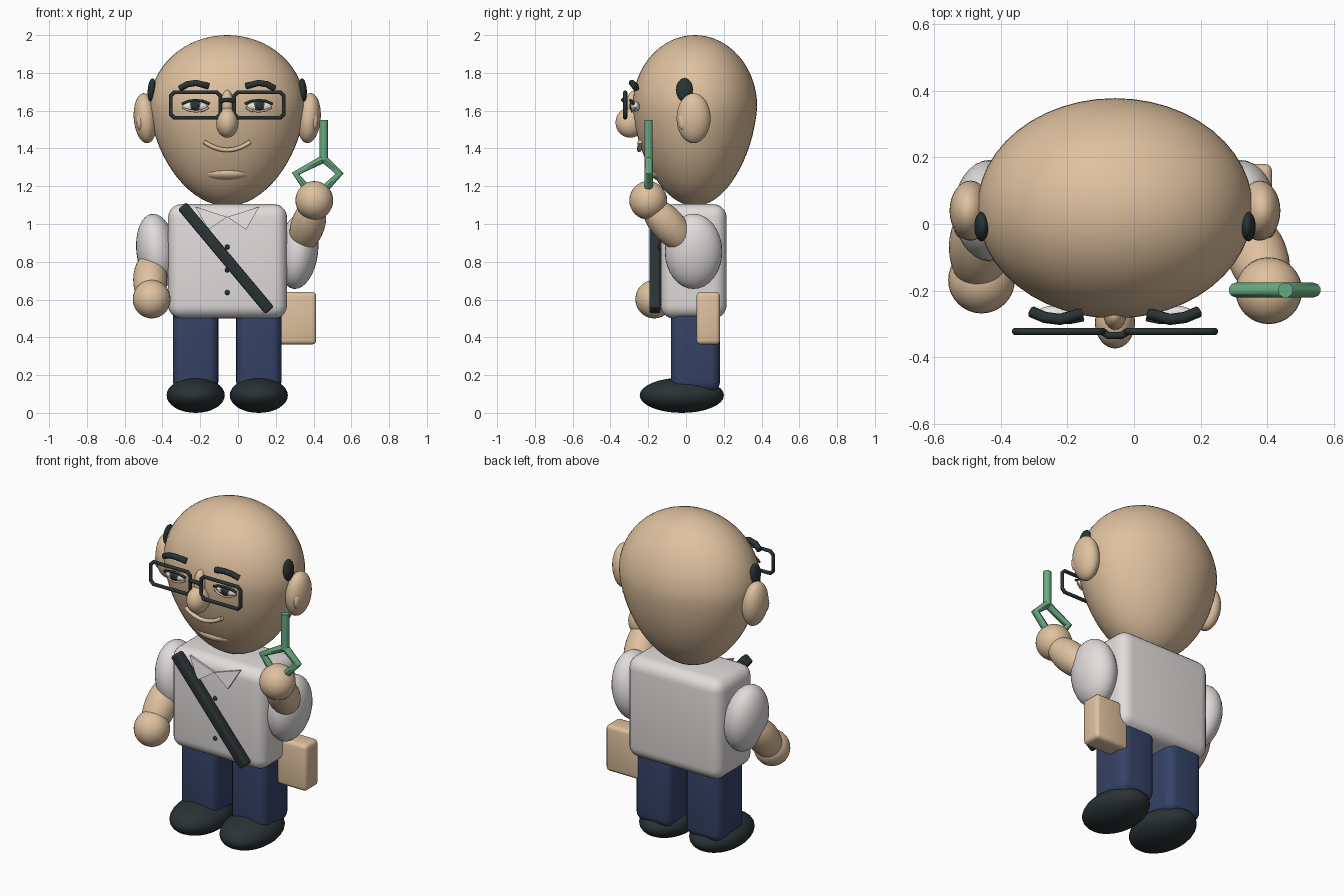
import bpy, bmesh, math
from mathutils import Vector, Matrix

if "Cube" in bpy.data.objects:
    bpy.data.objects.remove(bpy.data.objects["Cube"])

CX = -0.057  # body centre line


def mat(name, rgb):
    m = bpy.data.materials.new(name)
    m.diffuse_color = (*rgb, 1)
    m.use_nodes = True
    m.node_tree.nodes["Principled BSDF"].inputs["Base Color"].default_value = m.diffuse_color
    return m


SKIN = mat("skin tan", (0.74, 0.535, 0.345))
SHIRT = mat("shirt white", (0.75, 0.72, 0.71))
DARK = mat("charcoal", (0.022, 0.032, 0.033))
BLUE = mat("navy trousers", (0.036, 0.055, 0.135))
GREEN = mat("green", (0.14, 0.40, 0.22))
WHITE = mat("eye white", (0.78, 0.78, 0.78))
IRIS = mat("iris slate", (0.05, 0.085, 0.10))


def finish(name, bm, m, angle=180):
    me = bpy.data.meshes.new(name)
    bm.to_mesh(me)
    bm.free()
    me.materials.append(m)
    ob = bpy.data.objects.new(name, me)
    bpy.context.collection.objects.link(ob)
    bpy.ops.object.select_all(action='DESELECT')
    bpy.context.view_layer.objects.active = ob
    ob.select_set(True)
    bpy.ops.object.shade_smooth_by_angle(angle=math.radians(angle))
    return ob


def ball(name, c, r, m, axis=(0, 0, 1), seg=32):
    """Ellipsoid; its local z is tilted to lie along axis."""
    bm = bmesh.new()
    bmesh.ops.create_uvsphere(bm, u_segments=seg, v_segments=seg // 2, radius=1)
    rot = Vector((0, 0, 1)).rotation_difference(Vector(axis)).to_matrix().to_4x4()
    bm.transform(Matrix.Translation(c) @ rot @ Matrix.Diagonal((*r, 1)))
    return finish(name, bm, m)


def box(name, lo, hi, m, bevel, turn=0, segs=5):
    lo, hi = Vector(lo), Vector(hi)
    bm = bmesh.new()
    bmesh.ops.create_cube(bm, size=1)
    bm.transform(Matrix.Diagonal((*(hi - lo), 1)))
    bmesh.ops.bevel(bm, geom=bm.edges[:], offset=bevel, segments=segs, profile=0.5, affect='EDGES')
    bm.transform(Matrix.Translation((lo + hi) / 2) @ Matrix.Rotation(turn, 4, 'Y'))
    return finish(name, bm, m, 40)


def tube(name, pts, r, m, closed=False):
    cu = bpy.data.curves.new(name, 'CURVE')
    cu.dimensions = '3D'
    cu.bevel_depth, cu.bevel_resolution, cu.use_fill_caps = r, 3, True
    sp = cu.splines.new('POLY')
    sp.points.add(len(pts) - 1)
    for p, co in zip(sp.points, pts):
        p.co = (*co, 1)
    sp.use_cyclic_u = closed
    tmp = bpy.data.objects.new("tmp", cu)
    bpy.context.collection.objects.link(tmp)
    bpy.context.view_layer.update()
    bm = bmesh.new()
    bm.from_mesh(tmp.evaluated_get(bpy.context.evaluated_depsgraph_get()).to_mesh())
    bpy.data.objects.remove(tmp)
    return finish(name, bm, m, 40)


def head_scale(z):
    t = max(0, (1.62 - z) / 0.525)
    return 1 - 0.12 * t


def face_y(dx, z):
    """Front surface of the head at an offset from the centre line."""
    v = (z - 1.62) / (0.38 if z > 1.62 else 0.525)
    k = head_scale(z)
    return 0.047 - 0.33 * k * math.sqrt(max(0, 1 - v * v - (dx / (0.413 * k)) ** 2))


# Head: egg with a narrower chin
bm = bmesh.new()
bmesh.ops.create_uvsphere(bm, u_segments=48, v_segments=32, radius=1)
for v in bm.verts:
    z = 1.62 + v.co.z * (0.38 if v.co.z > 0 else 0.525)
    k = head_scale(z)
    v.co = (CX + v.co.x * 0.413 * k, 0.047 + v.co.y * 0.33 * k, z)
finish("head", bm, SKIN)

# Nose, mouth and chin
ball("nose", (CX, -0.295, 1.537), (0.06, 0.078, 0.08), SKIN)
ball("nose_bridge", (CX, -0.272, 1.627), (0.034, 0.045, 0.082), SKIN)
smile = []
for i in range(15):
    u = -1 + i / 7
    z = 1.392 + 0.043 * u * u
    smile.append((CX + 0.122 * u, face_y(0.122 * u, z) - 0.012, z))
tube("mouth", smile, 0.012, SKIN)
ball("chin", (CX, -0.085, 1.27), (0.15, 0.105, 0.05), SKIN)

# Paired face parts
for s, side in ((-1, "left"), (1, "right")):
    def P(dx, y, z):
        return (CX + s * dx, y, z)

    ball(side + "_ear", P(0.433, 0.04, 1.56), (0.062, 0.09, 0.133), SKIN, (s * 0.08, 0, 1))
    ball(side + "_inner_ear", P(0.462, -0.012, 1.545), (0.02, 0.03, 0.05), SKIN, seg=16)
    ball(side + "_hair_tuft", P(0.4, -0.008, 1.71), (0.021, 0.044, 0.062), DARK, (-s * 0.08, 0, 1))

    ball(side + "_eye", P(0.17, -0.268, 1.622), (0.066, 0.024, 0.026), WHITE)
    ball(side + "_iris", P(0.17, -0.28, 1.625), (0.033, 0.017, 0.029), IRIS, seg=16)
    ball(side + "_pupil", P(0.17, -0.288, 1.625), (0.023, 0.012, 0.022), DARK, seg=16)
    lid = [(0.24, -0.278, 1.636), (0.205, -0.29, 1.651), (0.165, -0.294, 1.656),
           (0.13, -0.292, 1.651), (0.095, -0.285, 1.636)]
    tube(side + "_upper_lash", [P(*p) for p in lid], 0.007, DARK)
    lower = [(0.235, -0.268, 1.616), (0.2, -0.283, 1.6), (0.165, -0.287, 1.596),
             (0.13, -0.285, 1.6), (0.1, -0.28, 1.616)]
    tube(side + "_lower_lid", [P(*p) for p in lower], 0.006, SKIN)
    brow = [(0.25, -0.263, 1.718), (0.21, -0.28, 1.74), (0.165, -0.286, 1.747), (0.1, -0.268, 1.73)]
    tube(side + "_eyebrow", [P(*p) for p in brow], 0.017, DARK)

    # Glasses rim: rectangle with cut corners
    rim = []
    for a, b in ((1, 1), (-1, 1), (-1, -1), (1, -1)):
        ends = [(0.131 * a, 0.049 * b), (0.113 * a, 0.067 * b)]
        rim += ends if a * b > 0 else ends[::-1]
    tube(side + "_glasses_rim", [P(0.168 + x, -0.322, 1.63 + z) for x, z in rim], 0.011, DARK, True)

tube("glasses_bridge", [(CX + x, y, z) for x, y, z in (
    (-0.038, -0.322, 1.645), (-0.02, -0.334, 1.657), (0.02, -0.334, 1.657), (0.038, -0.322, 1.645))], 0.011, DARK)

# Torso, collar, buttons and strap
box("torso", (-0.37, -0.135, 0.5), (0.26, 0.215, 1.105), SHIRT, 0.07)
for s, side in ((-1, "left"), (1, "right")):
    bm = bmesh.new()
    vs = [bm.verts.new((CX + s * x, y, z)) for x, y, z in
          ((0.17, -0.139, 1.092), (0, -0.145, 1.037), (0.1, -0.16, 0.97))]
    f = bm.faces.new(vs)
    ext = bmesh.ops.extrude_face_region(bm, geom=[f])
    for v in ext["geom"]:
        if isinstance(v, bmesh.types.BMVert):
            v.co.y += 0.012
    bmesh.ops.recalc_face_normals(bm, faces=bm.faces[:])
    finish(side + "_collar", bm, SHIRT, 20)
for i, z in enumerate((0.878, 0.757, 0.637)):
    ball("button_%d" % (i + 1), (CX, -0.138, z), (0.013, 0.01, 0.013), DARK, seg=16)
box("shoulder_strap", (-0.425, -0.194, 0.789), (0.297, -0.136, 0.849), DARK, 0.012, math.atan2(0.55, 0.46), 3)

# Bag at the hip
box("bag", (0.19, 0.055, 0.362), (0.414, 0.18, 0.64), SKIN, 0.022, segs=3)

# Legs, shoes and sleeves
for s, side in ((-1, "left"), (1, "right")):
    x = CX + s * 0.167
    box(side + "_leg", (x - 0.12, -0.08, 0.11), (x + 0.12, 0.18, 0.6), BLUE, 0.055)
    ball(side + "_shoe", (x, -0.022, 0.093), (0.154, 0.223, 0.093), DARK)
    ball(side + "_sleeve", (CX + s * 0.375, 0.04, 0.855), (0.106, 0.152, 0.2), SHIRT, (s * 0.12, 0, 1))

# Lowered arm and raised arm
ball("left_forearm", (-0.465, -0.07, 0.705), (0.09, 0.09, 0.175), SKIN, (0, 0.2, 0.23))
ball("left_hand", (-0.457, -0.168, 0.602), (0.1, 0.1, 0.102), SKIN)
ball("right_forearm", (0.37, -0.095, 0.995), (0.09, 0.09, 0.18), SKIN, (0.07, -0.19, 0.21))
ball("right_hand", (0.404, -0.2, 1.125), (0.1, 0.1, 0.102), SKIN)

# Forked stick held upside down
tube("fork_handle", [(0.454, -0.198, 1.55), (0.454, -0.198, 1.335)], 0.023, GREEN)
tube("fork_left_prong", [(0.454, -0.198, 1.345), (0.305, -0.198, 1.267), (0.375, -0.198, 1.175)], 0.022, GREEN)
tube("fork_right_prong", [(0.454, -0.198, 1.345), (0.538, -0.198, 1.267), (0.458, -0.198, 1.185)], 0.022, GREEN)
